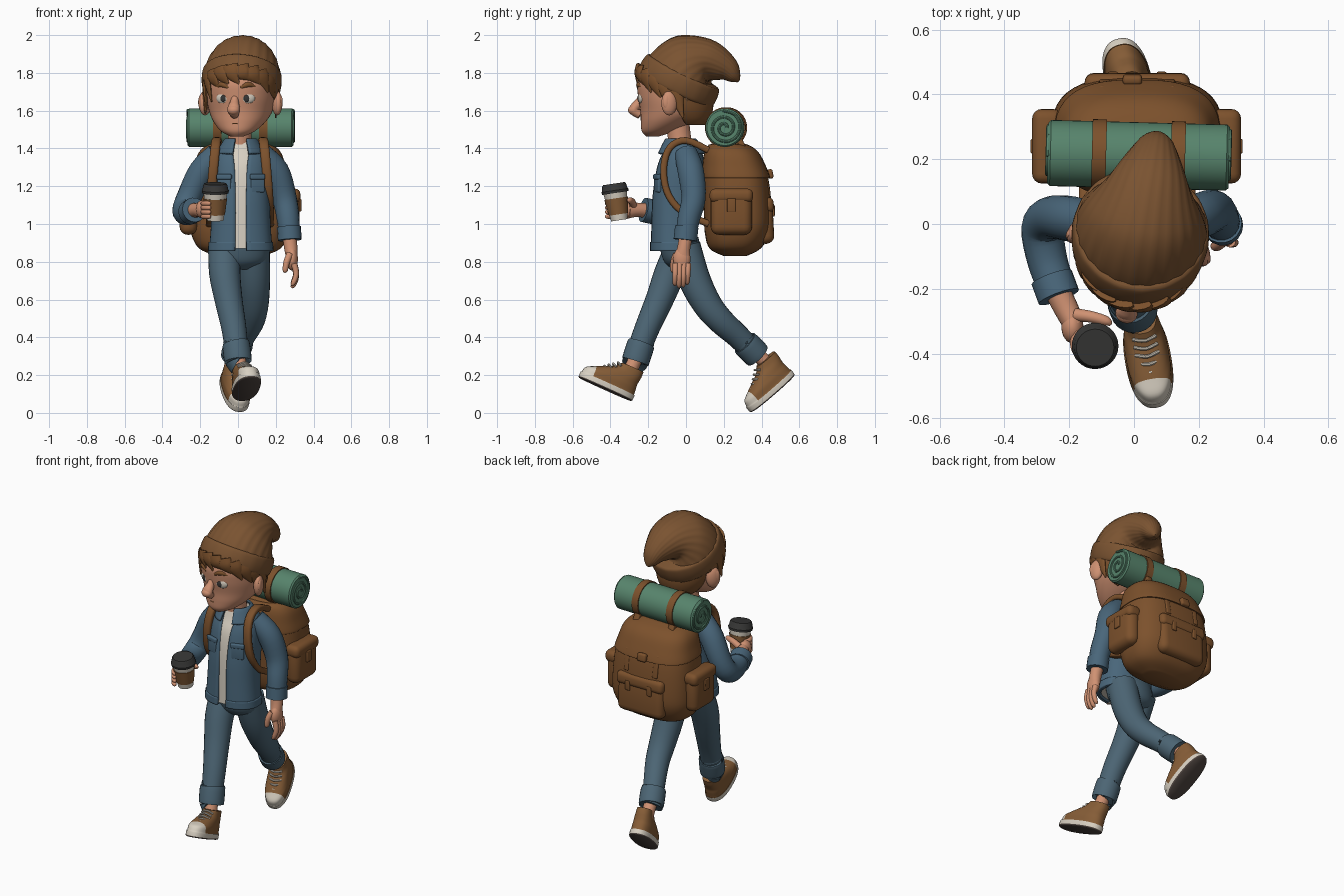
import bpy, bmesh, math
from mathutils import Vector, Matrix

def colour(name, r, g, b):
    m = bpy.data.materials.new(name)
    m.diffuse_color = [((c / 255 + .055) / 1.055) ** 2.4 for c in (r, g, b)] + [1]
    return m

HAT = colour("hat brown", 122, 83, 49)
PACK = colour("pack and hair brown", 124, 81, 44)
SKIN = colour("skin", 207, 145, 114)
DENIM = colour("jacket blue", 73, 102, 122)
PANTS = colour("trouser blue", 76, 101, 116)
GREEN = colour("bedroll green", 87, 132, 108)
CREAM = colour("cream", 216, 208, 194)
DARK = colour("charcoal", 54, 54, 53)
SOLE = colour("sole grey brown", 80, 70, 65)
TAN = colour("shoe tan", 134, 93, 55)

X, Z, I = Vector((1, 0, 0)), Vector((0, 0, 1)), Matrix()
T = Matrix.Translation
def R(deg, axis): return Matrix.Rotation(math.radians(deg), 4, axis)

def finish(name, bm, mats, rule=None, M=I, thick=0, cut=None):
    if cut is not None:
        bmesh.ops.bisect_plane(bm, geom=bm.verts[:] + bm.edges[:] + bm.faces[:], plane_co=(0, cut, 0), plane_no=(0, 1, 0))
    bmesh.ops.recalc_face_normals(bm, faces=bm.faces)
    for f in bm.faces:
        f.smooth = True
        if rule:
            f.material_index = rule(f.calc_center_median())
    for e in bm.edges:
        if len(e.link_faces) == 2 and e.calc_face_angle() > .75:
            e.smooth = False
    bm.transform(M)
    me = bpy.data.meshes.new(name)
    bm.to_mesh(me)
    bm.free()
    for m in mats if isinstance(mats, list) else [mats]:
        me.materials.append(m)
    ob = bpy.data.objects.new(name, me)
    bpy.context.collection.objects.link(ob)
    if thick:
        ob.modifiers.new("thickness", 'SOLIDIFY').thickness = thick
    return ob

def spline(rows, steps):
    # Catmull-Rom through rows of numbers
    out = []
    for i in range(len(rows) - 1):
        a, b, c, d = rows[max(i - 1, 0)], rows[i], rows[i + 1], rows[min(i + 2, len(rows) - 1)]
        for s in range(steps):
            t = s / steps
            out.append([.5 * (2 * q + (r - p) * t + (2 * p - 5 * q + 4 * r - s_) * t * t
                        + (3 * q - p - 3 * r + s_) * t ** 3) for p, q, r, s_ in zip(a, b, c, d)])
    return out + [list(rows[-1])]

def bridge(rings, closed=True):
    bm = bmesh.new()
    vs = [[bm.verts.new(p) for p in r] for r in rings]
    n = len(vs[0])
    for a, b in zip(vs, vs[1:]):
        for i in range(n if closed else n - 1):
            j = (i + 1) % n
            bm.faces.new((a[i], a[j], b[j], b[i]))
    if closed:
        bm.faces.new(vs[0])
        bm.faces.new(vs[-1])
    return bm

def power(c, p): return math.copysign(abs(c) ** (2 / p), c)

def loft(name, rows, mats, n=44, steps=5, p=2, rule=None, M=I, thick=0, cut=None):
    # rows: z, y centre, x radius, y radius, optional half-angle left open at the front
    open_ = len(rows[0]) == 5
    rings = []
    for row in spline(rows, steps):
        z, cy, rx, ry = row[:4]
        g = row[4] if open_ else 0
        angs = [-math.pi / 2 + g + (2 * math.pi - 2 * g) * i / n for i in range(n + open_)]
        rings.append([(max(rx, .002) * power(math.cos(a), p), cy + max(ry, .002) * power(math.sin(a), p), z)
                      for a in angs])
    return finish(name, bridge(rings, not open_), mats, rule, M, thick, cut)

def tube(name, pts, radii, mats, n=18, steps=4, ref=X, p=2, rib=0, M=I):
    rad = [r if isinstance(r, tuple) else (r, r) for r in radii]
    path = spline([tuple(q) + r for q, r in zip(pts, rad)], steps)
    rings = []
    for i, row in enumerate(path):
        c = Vector(row[:3])
        t = (Vector(path[min(i + 1, len(path) - 1)][:3]) - Vector(path[max(i - 1, 0)][:3])).normalized()
        u = (Vector(ref) - t * t.dot(Vector(ref))).normalized()
        v = t.cross(u)
        ring = []
        for k in range(n):
            a = 2 * math.pi * k / n
            w = 1 + rib * math.cos(a * n / 4)
            ring.append(c + u * row[3] * w * power(math.cos(a), p) + v * row[4] * w * power(math.sin(a), p))
        rings.append(ring)
    return finish(name, bridge(rings), mats, M=M)

def ball(name, loc, size, mat, M=I, rot=I):
    bm = bmesh.new()
    bmesh.ops.create_uvsphere(bm, u_segments=24, v_segments=14, radius=1)
    return finish(name, bm, mat, M=M @ T(loc) @ rot @ Matrix.Diagonal((*size, 1)))

def rbox(name, loc, size, mat, bevel=.015, rot=I):
    bm = bmesh.new()
    bmesh.ops.create_cube(bm, size=1)
    bm.transform(Matrix.Diagonal((*size, 1)))
    bmesh.ops.bevel(bm, geom=bm.edges[:], offset=bevel, segments=4, profile=.5, affect='EDGES')
    return finish(name, bm, mat, M=T(loc) @ rot)

# head, turned slightly to one side
H = T((.015, -.06, 0)) @ R(-10, 'Z') @ T((0, .06, 0))
loft("head", [(1.462, -.18, .03, .03), (1.49, -.15, .088, .085), (1.54, -.10, .137, .14), (1.60, -.058, .168, .184),
              (1.68, -.06, .184, .195), (1.76, -.075, .18, .18), (1.84, -.07, .14, .13), (1.89, -.06, .07, .07)], SKIN, M=H)
tube("neck", [(.01, -.02, 1.36), (.01, -.035, 1.46), (.01, -.05, 1.58)], [.07, .062, .065], SKIN)
tube("nose", [(0, -.225, 1.69), (0, -.25, 1.645), (0, -.278, 1.605), (0, -.245, 1.575)],
     [.018, .023, (.035, .027), .02], SKIN, M=H)
ball("nose_tip", (0, -.28, 1.603), (.034, .03, .027), SKIN, H)
tube("mouth", [(-.04, -.225, 1.535), (0, -.239, 1.532), (.04, -.225, 1.535)], [.002, .003, .002], PACK, ref=Z, M=H)
for s in (-1, 1):
    ball("eye", (s * .068, -.227, 1.667), (.038, .017, .03), CREAM, H, R(s * 20, 'Z'))
    ball("iris", (s * .064, -.242, 1.665), (.017, .006, .019), DARK, H, R(s * 20, 'Z'))
    tube("eyebrow", [(s * .032, -.249, 1.722), (s * .07, -.238, 1.738), (s * .11, -.212, 1.724)],
         [.009, .015, .007], PACK, ref=Z, M=H)
    ball("ear", (s * .194, -.055, 1.64), (.027, .043, .065), SKIN, H, R(s * 25, 'Z'))
    ball("ear_hollow", (s * .212, -.062, 1.645), (.012, .024, .04), SKIN, H, R(s * 25, 'Z'))

# hair
loft("back_hair", [(1.525, .025, .095, .075, 1.5), (1.56, .0, .135, .13, 1.6), (1.62, -.03, .172, .175, 1.7),
                   (1.70, -.045, .19, .185, 1.75), (1.74, -.05, .188, .18, 1.75)], PACK, thick=.02, M=H)
for i in range(12):
    a = math.radians(-96 + 17.5 * i)
    b = a + .28
    y = -.06 - .19 * math.cos(a)
    z = 1.715 - .5 * (y + .06)
    drop = .045 + .075 * abs(math.sin(a)) ** 4 + .012 * (i % 3)
    tube("hair_tuft", [(.182 * math.sin(a), y, z + .03), (.19 * math.sin(a + .08), -.06 - .2 * math.cos(a + .08), z - .012),
                       (.188 * math.sin(b), -.06 - .196 * math.cos(b), z - drop)],
         [(.045, .016), (.04, .014), (.005, .004)], PACK, ref=(math.cos(a), math.sin(a), 0), n=12, M=H)

# slouchy knitted hat
tube("hat", [(0, -.06, 1.71), (0, -.015, 1.78), (0, .045, 1.835), (0, .125, 1.86), (0, .215, 1.825), (0, .262, 1.78), (0, .283, 1.755)],
     [(.20, .205), (.205, .207), (.182, .185), (.13, .118), (.078, .073), (.043, .038), (.008, .008)], HAT,
     n=96, steps=6, rib=.009, M=H)
N = Vector((0, .447, .894))
P = Vector((0, -.06, 1.712))
tube("hat_band", [P + N * d for d in (-.004, .006, .05, .095, .107)],
     [(.19, .2), (.205, .218), (.212, .222), (.208, .215), (.195, .205)], HAT, n=72, rib=.003, M=H)

# torso
B = T((.01, 0, 0))
S = T((.015, 0, 0))
loft("shirt", [(.87, -.065, .14, .11), (1.15, -.055, .13, .113), (1.3, -.035, .125, .112), (1.38, -.02, .11, .09),
               (1.44, -.025, .065, .06)], CREAM, M=S, p=2.4)
loft("jacket", [(.86, -.065, .168, .122, .14), (1.0, -.062, .158, .122, .14), (1.15, -.052, .153, .126, .15),
                (1.3, -.03, .152, .125, .18), (1.38, -.02, .135, .105, .28), (1.44, -.02, .075, .078, .5)],
     DENIM, M=S, p=2.3, thick=.018)
loft("jacket_hem", [(.858, -.065, .173, .126, .14), (.905, -.065, .171, .126, .14)], DENIM, M=S, p=2.3, thick=.012)
loft("collar", [(1.452, -.03, .074, .074, .4), (1.445, -.03, .09, .09, .38), (1.375, -.028, .132, .128, .34)],
     DENIM, M=S, thick=.014)
for s in (-1, 1):
    rbox("chest_pocket", (.015 + s * .088, -.150, 1.21), (.075, .02, .085), DENIM, .007, R(s * 18, 'Z'))
    rbox("chest_pocket_flap", (.015 + s * .088, -.153, 1.25), (.082, .022, .028), DENIM, .007, R(s * 18, 'Z'))
    tube("shoulder_strap", [(.01 + s * x, y, z) for x, y, z in ((.11, .12, 1.39), (.122, 0, 1.442), (.13, -.085, 1.405),
         (.14, -.118, 1.3), (.15, -.10, 1.17), (.155, -.025, 1.07), (.155, .12, 1.0))], [(.025, .018)] * 7, PACK, p=3)

# arms
tube("right_sleeve", [(-.11, 0, 1.37), (-.19, .015, 1.28), (-.255, .02, 1.15), (-.282, -.015, 1.075), (-.268, -.11, 1.055),
                      (-.238, -.2, 1.07)], [.062, .07, .066, .066, .062, .058], DENIM)
tube("right_cuff", [(-.254, -.165, 1.062), (-.232, -.225, 1.075)], [.066, .066], DENIM)
tube("right_wrist", [(-.24, -.2, 1.07), (-.21, -.26, 1.075), (-.185, -.31, 1.075)], [.04, .038, (.034, .047)], SKIN, ref=X)
ball("right_palm", (-.19, -.318, 1.078), (.034, .05, .048), SKIN)
tube("right_thumb", [(-.18, -.28, 1.10), (-.13, -.287, 1.12), (-.085, -.30, 1.125), (-.072, -.312, 1.125)],
     [.02, .018, .015, .005], SKIN, ref=Z)
for k in range(4):
    arc = [math.radians(a) for a in (150, 185, 215, 240, 248)]
    tube("right_finger", [(-.12 + .063 * math.cos(a), -.363 + .063 * math.sin(a), 1.04 + k * .023) for a in arc],
         [.014, .015, .014, .012, .005], SKIN, ref=Z, n=12)
tube("left_sleeve", [(.12, 0, 1.37), (.2, .025, 1.28), (.245, .04, 1.14), (.265, .015, 1.03), (.272, -.002, .93)],
     [.062, .07, .065, .06, .055], DENIM)
tube("left_cuff", [(.27, .004, .985), (.274, -.004, .915)], [.063, .063], DENIM)
tube("left_wrist", [(.272, 0, .94), (.28, -.012, .87), (.285, -.02, .82)], [.037, .035, (.03, .045)], SKIN)
ball("left_palm", (.287, -.022, .815), (.03, .046, .062), SKIN)
tube("left_thumb", [(.275, -.05, .84), (.258, -.066, .80), (.25, -.068, .755), (.25, -.066, .743)], [.019, .017, .014, .005], SKIN)
for k in range(4):
    y, d = -.055 + k * .022, (.0, .012, .008, -.006)[k]
    tube("left_finger", [(.297, y, .79), (.308, y - .002, .735 - d), (.294, y - .004, .69 - d), (.282, y - .004, .676 - d)],
         [.017, .015, .013, .006], SKIN, n=12)

# takeaway cup
C0, C1 = Vector((-.12, -.353, 1.02)), Vector((-.12, -.376, 1.175))
def cup(name, stops, mat):
    tube(name, [C0.lerp(C1, t) for t, r in stops], [r for t, r in stops], mat, n=32, steps=1)
cup("cup", [(0, .044), (1, .064)], CREAM)
cup("cup_sleeve", [(.2, .051), (.75, .063)], TAN)
cup("cup_lid", [(.93, .070), (1.02, .072), (1.05, .068), (1.2, .064), (1.25, .058)], DARK)

# trousers
loft("trouser_seat", [(.76, -.02, .06, .05), (.80, -.02, .135, .095), (.87, -.03, .15, .108), (.93, -.04, .145, .105)], PANTS, M=B)
tube("front_leg", [(-.07, -.02, .88), (-.07, -.085, .74), (-.05, -.14, .6), (-.022, -.205, .45), (-.005, -.258, .31)],
     [.088, .083, .074, .066, .061], PANTS, n=24)
tube("front_cuff", [(-.012, -.238, .365), (-.01, -.24, .36), (0, -.266, .278), (0, -.268, .272)], [.066, .073, .073, .066], PANTS, n=24)
tube("front_ankle", [(0, -.26, .3), (.012, -.29, .235), (.02, -.31, .19)], [.038, .038, .04], SKIN)
tube("rear_leg", [(.08, -.01, .88), (.085, .043, .71), (.085, .112, .575), (.07, .185, .487), (.03, .27, .41), (-.008, .345, .335)],
     [.088, .085, .077, .07, .064, .06], PANTS, n=24)
tube("rear_cuff", [(.01, .312, .37), (.008, .316, .366), (-.018, .374, .308), (-.02, .378, .304)], [.066, .073, .073, .066], PANTS, n=24)
tube("rear_ankle", [(-.008, .35, .335), (-.026, .42, .27), (-.035, .455, .22)], [.038, .038, .04], SKIN)

# canvas shoes
def shoe_rule(c):
    if c.z < .007:
        return 2
    return 1 if c.z < .033 or c.y < -.143 else 0
def shoe(side, M):
    loft(side + "_shoe", [(0, -.047, .066, .152), (.007, -.047, .071, .157), (.033, -.047, .071, .157), (.035, -.047, .067, .153),
                          (.066, -.043, .067, .146), (.088, -.025, .063, .125), (.11, .0, .058, .102), (.135, .028, .051, .077),
                          (.165, .042, .047, .062)],
         [TAN, CREAM, SOLE], n=56, p=2.4, rule=shoe_rule, M=M, cut=-.143)
    for k in range(5):
        y, z = -.118 + k * .02, .091 + k * .0155
        tube(side + "_lace", [(-.036, y + .012, z - .007), (0, y - .004, z + .005), (.036, y + .012, z - .007)],
             [.006] * 3, CREAM, ref=Z, n=8, M=M)
shoe("front", T((.038, -.386, .106)) @ R(10, 'Z') @ R(-24, 'X'))
shoe("rear", T((-.03, .493, .133)) @ R(15, 'Z') @ R(40, 'X'))

# backpack
loft("pack_body", [(.83, .26, .12, .06), (.87, .26, .215, .135), (.95, .272, .258, .172), (1.05, .275, .265, .18),
                   (1.235, .262, .252, .175), (1.36, .243, .222, .148), (1.42, .22, .17, .10)], PACK, M=B, p=2.7)
loft("pack_flap", [(1.245, .265, .25, .176), (1.25, .264, .256, .181), (1.30, .256, .243, .17), (1.37, .243, .222, .148),
                   (1.41, .23, .185, .118), (1.432, .22, .12, .07)], PACK, M=B, p=2.7)
rbox("rear_pocket", (.01, .418, 1.01), (.32, .09, .23), PACK, .042, R(3, 'X'))
rbox("rear_pocket_flap", (.01, .42, 1.10), (.325, .09, .08), PACK, .028, R(5, 'X'))
rbox("flap_tab", (-.005, .446, 1.265), (.06, .03, .05), PACK, .012, R(10, 'X'))
for s in (-1, 1):
    rbox("side_pocket", (.008 + s * .27, .24, 1.065), (.095, .22, .245), PACK, .044)
    rbox("side_pocket_flap", (.008 + s * .275, .24, 1.15), (.095, .23, .075), PACK, .03)
    rbox("side_pocket_tab", (.008 + s * .32, .24, 1.10), (.014, .045, .07), PACK, .005)
    rbox("flap_strap", (.01 + s * .10, .425, 1.22), (.035, .025, .14), PACK, .008, R(10, 'X'))
    rbox("pocket_tab", (.01 + s * .075, .463, 1.07), (.03, .014, .06), PACK, .005)

# bedroll with spiral ends and straps
ROLL = T((.014, .212, 1.51)) @ R(-1.5, 'Z')
tube("bedroll", [(-.28, 0, 0), (-.272, 0, 0), (.272, 0, 0), (.28, 0, 0)], [.094, .102, .102, .094], GREEN, n=40, steps=1, ref=Z, M=ROLL)
for s in (-1, 1):
    tube("bedroll_spiral", [(s * .279, (.012 + .0042 * k) * math.cos(k * .75), (.012 + .0042 * k) * math.sin(k * .75))
                            for k in range(20)], [.008] * 20, GREEN, n=8, steps=3, M=ROLL)
    tube("bedroll_strap", [(s * .122 - .022, 0, 0), (s * .122 + .022, 0, 0)], [.108, .108], PACK, n=40, steps=1, ref=Z, M=ROLL)
    rbox("bedroll_strap_end", (.014 + s * .122, .295, 1.42), (.04, .03, .10), PACK, .008, R(25, 'X'))
